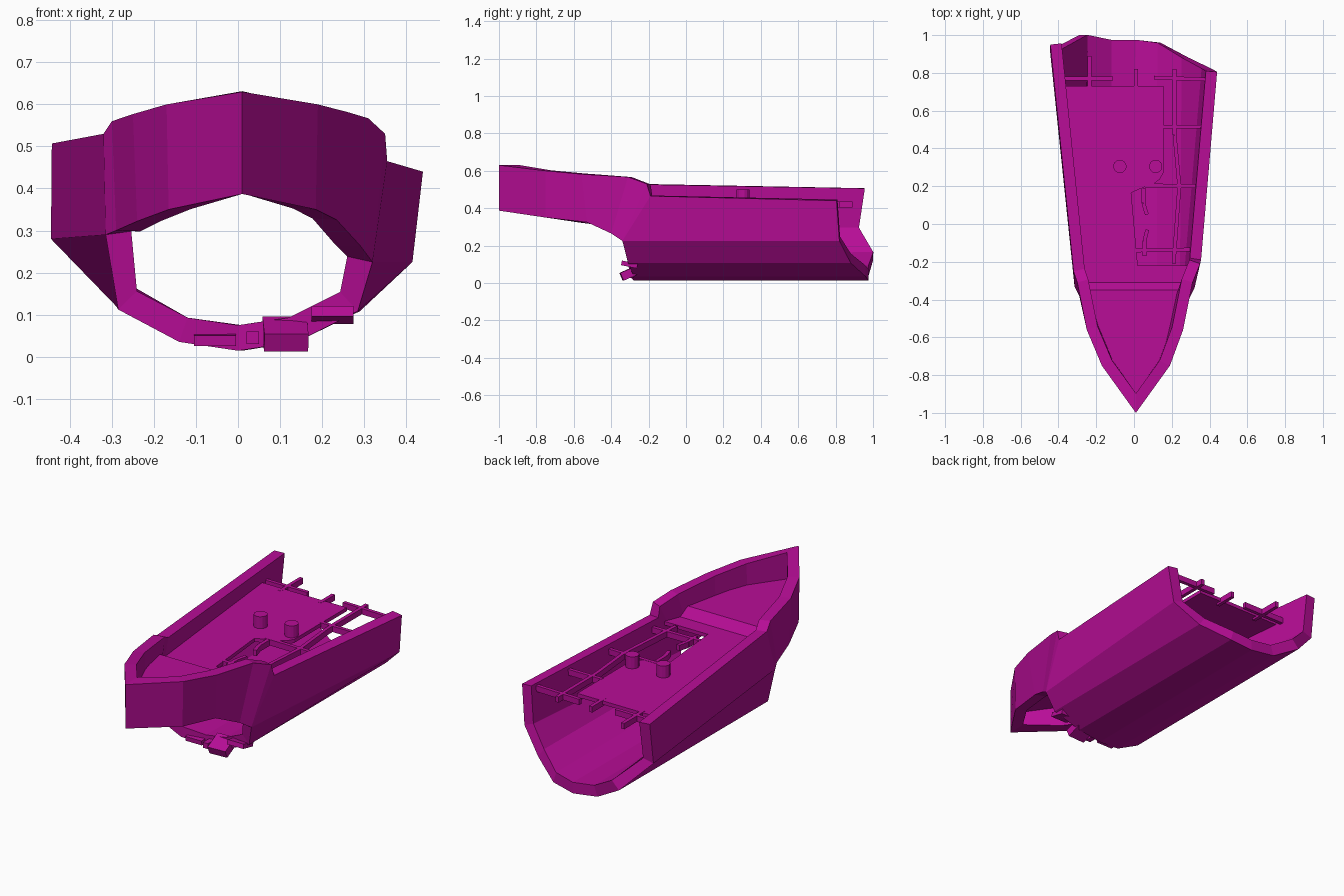
import bpy
import bmesh
from mathutils import Vector, Matrix

cube = bpy.data.objects.get("Cube")
if cube:
    bpy.data.objects.remove(cube, do_unlink=True)

magenta = bpy.data.materials.new("magenta")
magenta.use_nodes = True
colour = (0.48, 0.004, 0.31, 1)
magenta.diffuse_color = colour
for node in magenta.node_tree.nodes:
    if node.type == 'BSDF_PRINCIPLED':
        node.inputs["Base Color"].default_value = colour


def finish(name, bm):
    mesh = bpy.data.meshes.new(name)
    bm.to_mesh(mesh)
    bm.free()
    mesh.materials.append(magenta)
    obj = bpy.data.objects.new(name, mesh)
    bpy.context.collection.objects.link(obj)
    return obj


def slab(name, outline, top, thick):
    """Flat plate from an outline."""
    bm = bmesh.new()
    face = bm.faces.new([bm.verts.new((x, y, top - thick)) for x, y in outline])
    up = bmesh.ops.extrude_face_region(bm, geom=[face])["geom"]
    bmesh.ops.translate(bm, vec=(0, 0, thick),
                        verts=[v for v in up if isinstance(v, bmesh.types.BMVert)])
    bmesh.ops.recalc_face_normals(bm, faces=bm.faces)
    return finish(name, bm)


def bar(name, a, b, width, height):
    """Box running from a to b."""
    a, b = Vector(a), Vector(b)
    along = (b - a).normalized()
    side = along.cross(Vector((0, 0, 1))).normalized()
    rot = Matrix((side, along, side.cross(along))).transposed().to_4x4()
    bm = bmesh.new()
    bmesh.ops.create_cube(bm, size=1, matrix=Matrix.Translation((a + b) / 2) @ rot
                          @ Matrix.Diagonal((width, (b - a).length, height, 1)))
    return finish(name, bm)


# Hull shell: broken front and back sections, then the bow walls
front_ring = [(-.32, -.25, .53), (-.315, -.33, .29), (-.285, -.31, .112),
              (-.14, -.3, .035), (0, -.28, .014), (.14, -.28, .035),
              (.285, -.31, .108), (.32, -.34, .225), (.355, -.19, .465)]
back_ring = [(-.443, .95, .507), (-.445, .92, .28), (-.29, 1, .12),
             (-.14, .975, .035), (.01, .975, .014), (.14, .96, .035),
             (.29, .88, .108), (.415, .82, .225), (.44, .805, .44)]
bow_top = [front_ring[0], (-.3, -.31, .56), (-.25, -.56, .577), (-.17, -.75, .6),
           (.01, -1, .63), (.19, -.75, .6), (.26, -.56, .582), (.31, -.31, .567),
           (.35, -.21, .53), front_ring[8]]
bow_low = [front_ring[1], (-.29, -.38, .3), (-.24, -.56, .322), (-.165, -.75, .35),
           (.01, -1, .387), (.185, -.75, .35), (.235, -.53, .325), (.29, -.4, .265),
           front_ring[7], front_ring[7]]

bm = bmesh.new()
known = {}


def vert(p):
    if p not in known:
        known[p] = bm.verts.new(p)
    return known[p]


def face(*points):
    bm.faces.new([vert(p) for p in dict.fromkeys(points)])


for i in range(len(front_ring) - 1):
    face(front_ring[i], back_ring[i], back_ring[i + 1], front_ring[i + 1])
for i in range(len(bow_top) - 1):
    face(bow_low[i], bow_low[i + 1], bow_top[i + 1], bow_top[i])
hull = finish("hull", bm)
shell = hull.modifiers.new("thickness", 'SOLIDIFY')
shell.thickness = 0.06
shell.offset = -1
shell.use_even_offset = True

# Decks, with the aft one torn open
DECK, FORE = 0.435, 0.485
slab("main_deck", [(-.385, .73), (.155, .73), (.155, .27), (.135, .235), (.1, .21),
                   (.04, .19), (-.015, .165), (.02, -.22), (.32, -.22),
                   (.27, -.36), (-.26, -.36), (-.3, -.2)], DECK, .02)
slab("fore_deck", [(.26, -.35), (.22, -.56), (.15, -.74), (.01, -.95),
                   (-.14, -.74), (-.21, -.56), (-.255, -.35)], FORE, .02)
bm = bmesh.new()
bm.faces.new([bm.verts.new(p) for p in
              [(-.255, -.35, FORE), (.265, -.35, FORE),
               (.275, -.31, DECK), (-.265, -.31, DECK)]][::-1])
bmesh.ops.recalc_face_normals(bm, faces=bm.faces)
step = finish("deck_step", bm)
step.modifiers.new("thickness", 'SOLIDIFY').thickness = .01

# Exposed deck beams, each a chain of (x, y) points
BEAM = 0.42
chains = {
    "long_beam": [(.215, .82), (.215, .47), (.24, .2), (.21, -.21)],
    "cross_beam_aft": [(.105, .775), (.4, .765)],
    "cross_beam_mid": [(.15, .515), (.38, .515)],
    "cross_beam_fore": [(.03, .205), (.35, .2)],
    "cross_beam_front": [(.01, -.14), (.31, -.135)],
    "stub_beam_right": [(-.38, .77), (-.11, .77)],
    "stub_beam_end": [(-.235, .7), (-.235, .89)],
    "stub_beam_middle": [(.01, .7), (.01, .82)],
    "bent_beam_aft": [(.05, .19), (.05, .11), (.068, .05)],
    "bent_beam_front": [(.07, -.03), (.055, -.09), (.055, -.17)],
}
for name, pts in chains.items():
    for n, (p, q) in enumerate(zip(pts, pts[1:])):
        bar(f"{name}_{n + 1}", (*p, BEAM), (*q, BEAM), .02, .032)

# Bollards
for name, x in (("bollard_right", -.075), ("bollard_left", .115)):
    bm = bmesh.new()
    bmesh.ops.create_cone(bm, cap_ends=True, segments=14, radius1=.035, radius2=.035,
                          depth=.075, matrix=Matrix.Translation((x, .305, .463)))
    finish(name, bm)

# Bent plates along the broken keel edge
bar("torn_plate_middle", (.115, -.345, .033), (.11, -.25, .075), .105, .045)
bar("torn_plate_left", (.225, -.345, .108), (.225, -.26, .09), .1, .025)
bar("torn_plate_right", (-.055, -.31, .038), (-.055, -.24, .045), .1, .025)
bar("torn_plate_small", (.035, -.335, .045), (.035, -.25, .045), .03, .03)
